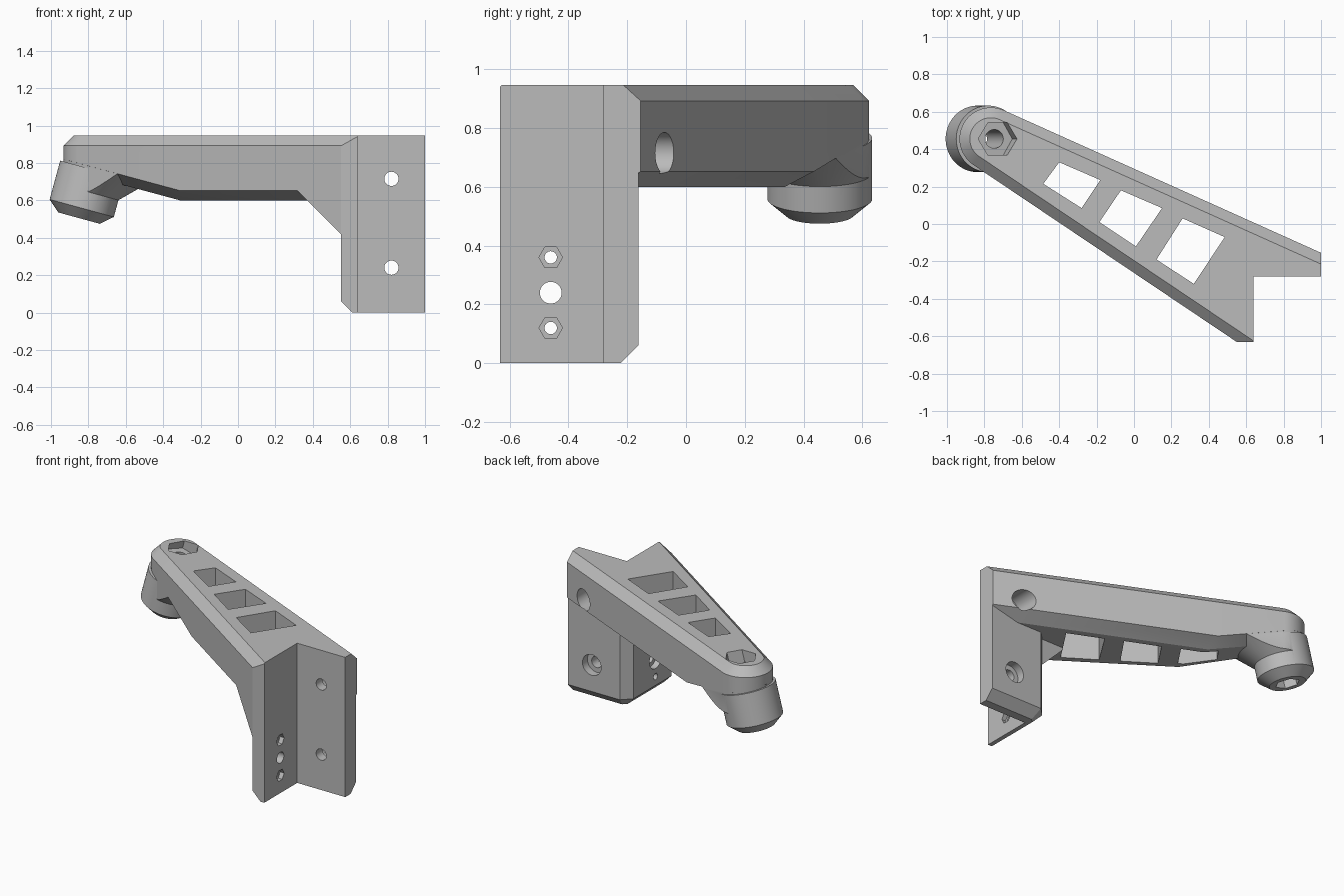
import bpy, bmesh, math
from mathutils import Matrix, Vector

old = bpy.data.objects.get("Cube")
if old:
    bpy.data.objects.remove(old, do_unlink=True)

grey = bpy.data.materials.new("plain grey")
grey.use_nodes = True
grey.diffuse_color = (0.5, 0.5, 0.5, 1)
grey.node_tree.nodes["Principled BSDF"].inputs["Base Color"].default_value = (0.5, 0.5, 0.5, 1)

TIP = Vector((-0.765, 0.455))      # centre of the rounded arm end
RADIUS = 0.168
BACK, FRONT = math.radians(65.8), math.radians(236.1)   # side wall normals
BEND = -0.31                       # where the underside starts to rise


def loft(name, rings, matrix=None, split=False):
    """Solid through rings of points; split folds the caps at the bend."""
    bm = bmesh.new()
    n = len(rings[0])
    vs = [[bm.verts.new(p) for p in ring] for ring in rings]
    for a, b in zip(vs, vs[1:]):
        for i in range(n):
            j = (i + 1) % n
            bm.faces.new((a[i], a[j], b[j], b[i]))
    for cap in (vs[0], vs[-1]):
        if split:
            bm.faces.new((cap[0], cap[1], cap[-2], cap[-1]))
            bm.faces.new(cap[1:-1])
        else:
            bm.faces.new(cap)
    if matrix:
        bm.transform(matrix)
    bmesh.ops.recalc_face_normals(bm, faces=bm.faces)
    mesh = bpy.data.meshes.new(name)
    bm.to_mesh(mesh)
    bm.free()
    mesh.materials.append(grey)
    ob = bpy.data.objects.new(name, mesh)
    bpy.context.collection.objects.link(ob)
    return ob


def prism(name, outline, z0, z1, matrix=None):
    return loft(name, [[(x, y, z) for x, y in outline] for z in (z0, z1)], matrix)


def box(name, x0, x1, y0, y1, z0, z1):
    return prism(name, [(x0, y0), (x1, y0), (x1, y1), (x0, y1)], z0, z1)


def turned(name, profile, matrix, sides=64):
    """Round or hexagonal solid from (radius, height) pairs."""
    return loft(name, [[(r * math.cos(math.tau * i / sides), r * math.sin(math.tau * i / sides), h)
                        for i in range(sides)] for r, h in profile], matrix)


def combine(target, other, operation):
    bpy.context.view_layer.objects.active = target
    mod = target.modifiers.new(operation.title(), 'BOOLEAN')
    mod.operation, mod.solver, mod.object = operation, 'EXACT', other
    bpy.ops.object.modifier_apply(modifier=mod.name)
    bpy.data.objects.remove(other, do_unlink=True)


def contour(inset):
    """Tapered arm outline with a round tip, offset inwards."""
    r = RADIUS - inset

    def on_tip(a):
        return TIP + r * Vector((math.cos(a), math.sin(a)))

    def along(start, direction, length):
        return start + length * Vector((math.cos(direction), math.sin(direction)))

    b, f = on_tip(BACK), on_tip(FRONT)
    db, df = BACK - math.pi / 2, FRONT + math.pi / 2
    steps = 28
    arc = [on_tip(BACK + (FRONT - BACK) * i / steps) for i in range(steps + 1)]
    return ([along(b, db, 2.3), along(b, db, (BEND - b.x) / math.cos(db))] + arc +
            [along(f, df, (BEND - f.x) / math.cos(df)), along(f, df, 2.3)])


# Arm: chamfered top and bottom, underside rising towards the tip
levels = []
for inset, z, rise in ((0.09, 0.6, 0.27), (0, 0.652, 0.27), (0, 0.892, 0), (0.055, 0.947, 0)):
    levels.append([(p.x, p.y, z + rise * max(0, BEND - p.x)) for p in contour(inset)])
bracket = loft("bracket_arm", levels, split=True)
for limits in ((0.64, 3, -3, -0.28), (1, 3, -3, 3), (-3, 3, -3, -0.632)):
    combine(bracket, box("trim", *limits, -1, 2), 'DIFFERENCE')

# Angled mounting plates with chamfered lower and outer edges
upper = [(1, -.28), (1, -.162), (.61, -.162), (.55, -.222), (.55, -.632), (.64, -.632), (.64, -.28)]
lower = [(1, -.28), (1, -.222), (.635, -.222), (.61, -.247), (.61, -.632), (.64, -.632), (.64, -.28)]
plates = loft("mounting_plates", [[(x, y, z) for x, y in ring]
                                  for ring, z in ((lower, 0), (upper, 0.06), (upper, 0.8))])
combine(bracket, plates, 'UNION')

# Sloped gusset between plate and arm
upright = Matrix.Rotation(math.pi / 2, 4, 'X')
gusset = prism("gusset", [(.27, .7), (.55, .42), (.6, .42), (.6, .7)], 0.222, 0.631, upright)
combine(gusset, prism("arm_limit", contour(0.0005), 0, 0.88), 'INTERSECT')
combine(bracket, gusset, 'UNION')

# Tilted boss under the tip with a flare running into the arm
tilt = Matrix.Translation((-0.85, 0.455, 0.505)) @ Matrix.Rotation(math.radians(15.3), 4, 'Y')
flare = turned("boss_flare", [(.17, .14), (.178, .148), (.378, .348)], tilt)
combine(flare, prism("arm_limit", contour(0.0005), 0, 0.87), 'INTERSECT')
combine(bracket, flare, 'UNION')
boss = turned("boss", [(.115, 0), (.178, .055), (.178, .27)], tilt)
combine(bracket, boss, 'UNION')

# Bolt bore and hexagonal pockets through the boss
combine(bracket, turned("bore", [(.05, -.2), (.05, .8)], tilt), 'DIFFERENCE')
combine(bracket, turned("nut_pocket", [(.1, .39), (.1, .8)], tilt, 6), 'DIFFERENCE')
combine(bracket, turned("lower_pocket", [(.078, -.2), (.078, .06)], tilt, 6), 'DIFFERENCE')

# Lightening windows
for quad in ([(-.4, .33), (-.18, .235), (-.28, .085), (-.485, .215)],
             [(-.07, .18), (.15, .085), (.01, -.12), (-.185, .01)],
             [(.26, .03), (.485, -.07), (.32, -.32), (.12, -.19)]):
    combine(bracket, prism("window", quad, 0.3, 1.2), 'DIFFERENCE')

# Screw holes through the back plate, counterbored from behind
for z in (0.24, 0.715):
    to_back = Matrix.Translation((0.82, 0, z)) @ Matrix.Rotation(-math.pi / 2, 4, 'X')
    hole = turned("screw_hole", [(.038, -.5), (.038, -.215), (.07, -.215), (.07, .4)], to_back, 40)
    combine(bracket, hole, 'DIFFERENCE')

# Side plate: large middle hole and two small ones with nut recesses
for z, r in ((0.12, 0.021), (0.24, 0.037), (0.36, 0.021)):
    to_side = Matrix.Translation((0, -0.46, z)) @ Matrix.Rotation(math.pi / 2, 4, 'Y')
    combine(bracket, turned("side_hole", [(r, .4), (r, .8)], to_side, 32), 'DIFFERENCE')
    if r < 0.03:
        hexagon = to_side @ Matrix.Rotation(math.pi / 2, 4, 'Z')
        combine(bracket, turned("nut_recess", [(.04, .61), (.04, .8)], hexagon, 6), 'DIFFERENCE')
    else:
        combine(bracket, turned("counterbore", [(.065, .4), (.065, .59)], to_side, 32), 'DIFFERENCE')

bracket.name = "arm_bracket"
bpy.ops.object.select_all(action='DESELECT')
bracket.select_set(True)
bpy.context.view_layer.objects.active = bracket
bpy.ops.object.shade_smooth_by_angle(angle=math.radians(25))
